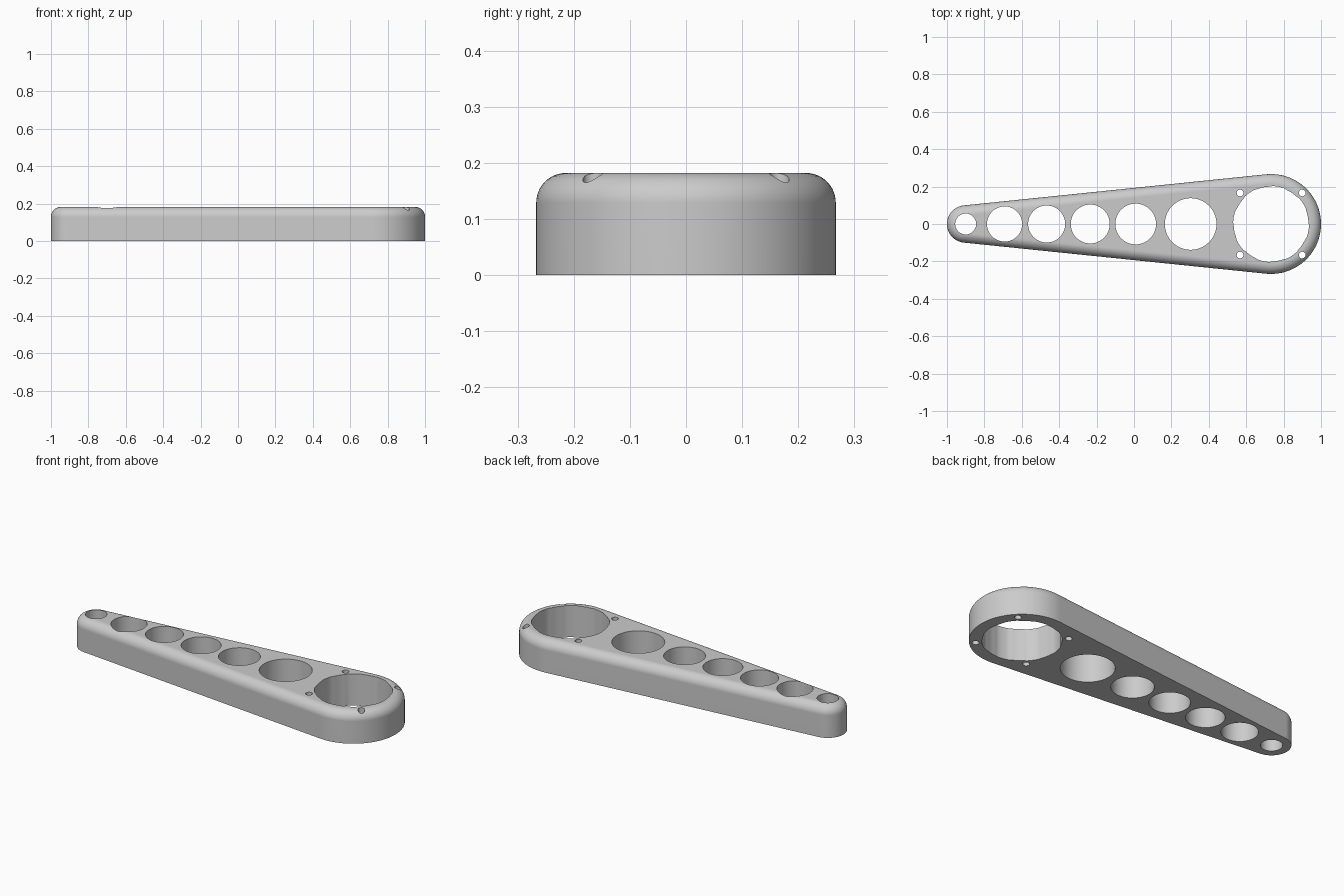
import bpy, bmesh
from math import sin, cos, acos, pi

if "Cube" in bpy.data.objects:
    bpy.data.objects.remove(bpy.data.objects["Cube"], do_unlink=True)

HEIGHT, FILLET = 0.182, 0.053
BIG_X, BIG_R = 0.733, 0.267
SMALL_X, SMALL_R = -0.9, 0.1

grey = bpy.data.materials.new("plain grey")
grey.use_nodes = True
colour = (0.6, 0.6, 0.6, 1)
grey.diffuse_color = colour
grey.node_tree.nodes["Principled BSDF"].inputs["Base Color"].default_value = colour


def add_loft(bm, rings):
    """Skin equal-length rings of points and cap both ends."""
    loops = [[bm.verts.new(p) for p in ring] for ring in rings]
    for low, high in zip(loops, loops[1:]):
        for i in range(len(low)):
            j = (i + 1) % len(low)
            bm.faces.new((low[i], low[j], high[j], high[i]))
    bm.faces.new(loops[0][::-1])
    bm.faces.new(loops[-1])


def make_object(name, bm):
    mesh = bpy.data.meshes.new(name)
    bm.to_mesh(mesh)
    bm.free()
    mesh.materials.append(grey)
    ob = bpy.data.objects.new(name, mesh)
    bpy.context.collection.objects.link(ob)
    return ob


def outline(inset, z, steps=40):
    """Tapered rounded outline: two arcs joined by their tangents."""
    a = acos((SMALL_R - BIG_R) / (BIG_X - SMALL_X))
    points = []
    for x, r, start, end in ((BIG_X, BIG_R, -a, a), (SMALL_X, SMALL_R, a, 2 * pi - a)):
        for i in range(steps + 1):
            t = start + (end - start) * i / steps
            points.append((x + (r - inset) * cos(t), (r - inset) * sin(t), z))
    return points


def add_hole(bm, x, y, radius, steps=64, groove=0):
    """Through-hole cutter, optionally with alternating shallow grooves."""
    def ring(z):
        points = []
        for i in range(steps):
            r = radius + groove * (i // 6 % 2)
            t = 2 * pi * (i + 0.5) / steps
            points.append((x + r * cos(t), y + r * sin(t), z))
        return points
    add_loft(bm, [ring(-0.1), ring(HEIGHT + 0.1)])


# Tapered arm with a rounded top edge
bm = bmesh.new()
rings = [outline(0, 0)]
for k in range(11):
    t = pi / 2 * k / 10
    rings.append(outline(FILLET * (1 - cos(t)), HEIGHT - FILLET * (1 - sin(t))))
add_loft(bm, rings)
arm = make_object("tapered_arm", bm)

# Row of lightening holes, grooved bearing bore and four screw holes
bm = bmesh.new()
for x, r in ((SMALL_X, 0.056), (-0.692, 0.094), (-0.467, 0.099),
             (-0.234, 0.104), (0.009, 0.109), (0.303, 0.138)):
    add_hole(bm, x, 0, r)
add_hole(bm, BIG_X, 0, 0.2, steps=96, groove=0.003)
for sx in (-1, 1):
    for sy in (-1, 1):
        add_hole(bm, BIG_X + sx * 0.166, sy * 0.166, 0.018, steps=24)
cutter = make_object("hole_cutter", bm)
cutter.hide_render = True

# Cut the holes and smooth the curved walls
mod = arm.modifiers.new("holes", "BOOLEAN")
mod.operation, mod.solver, mod.object = "DIFFERENCE", "EXACT", cutter
bpy.context.view_layer.objects.active = arm
arm.select_set(True)
bpy.ops.object.modifier_apply(modifier=mod.name)
bpy.data.objects.remove(cutter, do_unlink=True)
bpy.ops.object.shade_smooth_by_angle(angle=0.45)
weighted = arm.modifiers.new("clean_normals", "WEIGHTED_NORMAL")
weighted.keep_sharp = True
